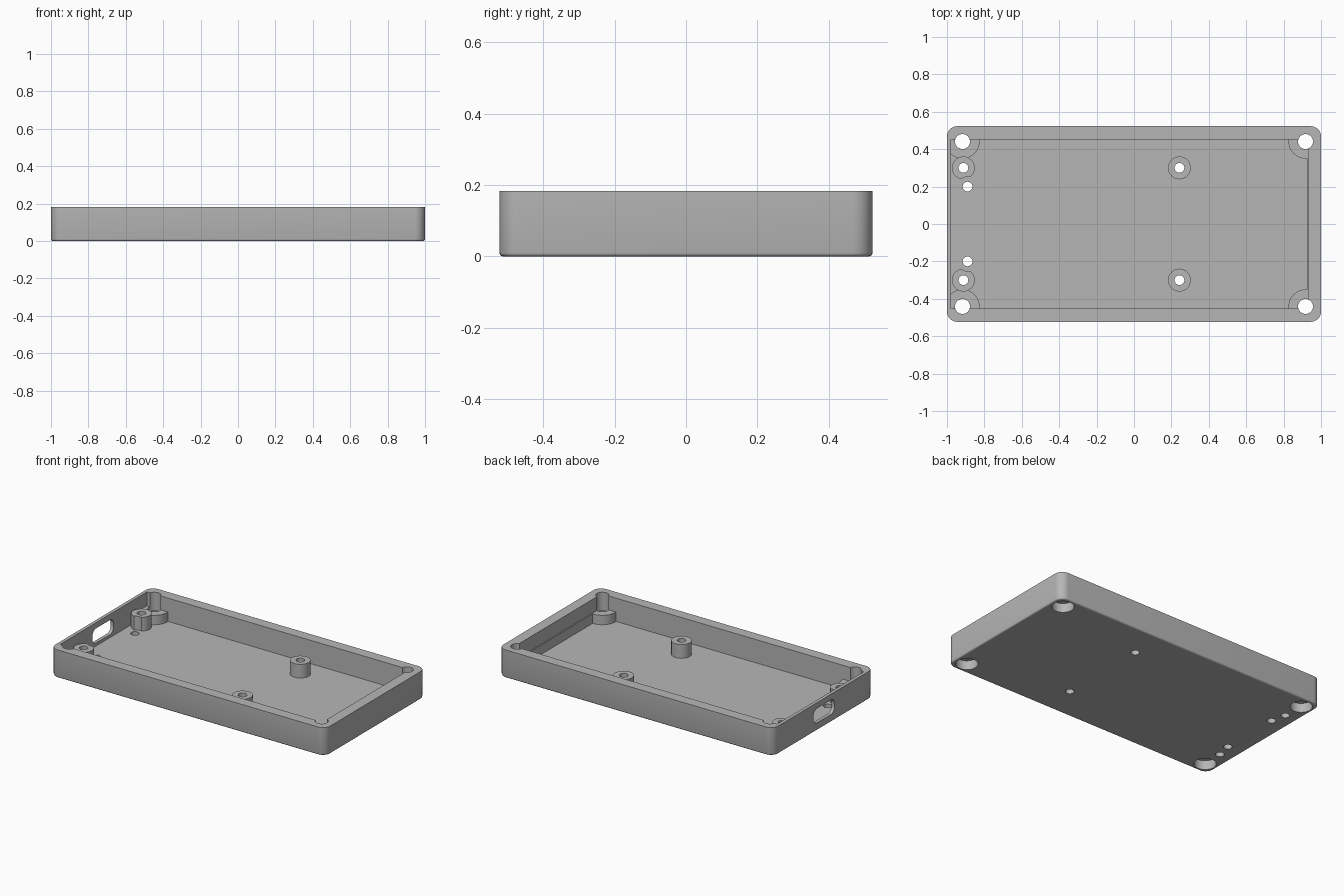
import bpy
import bmesh
import math
from mathutils import Matrix

old = bpy.data.objects.get("Cube")
if old:
    bpy.data.objects.remove(old, do_unlink=True)

FLOOR, RIM = 0.03, 0.183          # floor thickness and overall height
STANDOFF_TOP, BOSS_TOP = 0.12, 0.092

grey = bpy.data.materials.new("plain grey plastic")
grey.use_nodes = True
colour = (0.47, 0.47, 0.47, 1)
grey.diffuse_color = colour
grey.node_tree.nodes["Principled BSDF"].inputs["Base Color"].default_value = colour


def finish(bm, name):
    bmesh.ops.recalc_face_normals(bm, faces=bm.faces)
    mesh = bpy.data.meshes.new(name)
    bm.to_mesh(mesh)
    bm.free()
    mesh.materials.append(grey)
    obj = bpy.data.objects.new(name, mesh)
    bpy.context.collection.objects.link(obj)
    return obj


def box(name, lo, hi, axis=None, radius=0, bottom=0):
    """Box whose edges along one axis, and then the bottom rim, may be rounded."""
    bm = bmesh.new()
    bmesh.ops.create_cube(bm, size=1)
    for v in bm.verts:
        v.co = [a + (b - a) * (c + 0.5) for a, b, c in zip(lo, hi, v.co)]
    if radius:
        edges = [e for e in bm.edges
                 if abs((e.verts[0].co - e.verts[1].co).normalized()[axis]) > 0.9]
        bmesh.ops.bevel(bm, geom=edges, offset=radius, segments=8,
                        profile=0.5, affect='EDGES')
    if bottom:
        edges = [e for e in bm.edges
                 if all(abs(v.co.z - lo[2]) < 1e-5 for v in e.verts)]
        bmesh.ops.bevel(bm, geom=edges, offset=bottom, segments=3,
                        profile=0.5, affect='EDGES')
    return finish(bm, name)


def cylinder(name, x, y, radius, z0, z1):
    bm = bmesh.new()
    bmesh.ops.create_cone(bm, cap_ends=True, segments=48, radius1=radius,
                          radius2=radius, depth=z1 - z0,
                          matrix=Matrix.Translation((x, y, (z0 + z1) / 2)))
    return finish(bm, name)


def subtract(target, cutter):
    cutter.hide_render = True
    mod = target.modifiers.new("cut", 'BOOLEAN')
    mod.operation = 'DIFFERENCE'
    mod.solver = 'EXACT'
    mod.object = cutter
    bpy.context.view_layer.objects.active = target
    bpy.ops.object.modifier_apply(modifier=mod.name)
    bpy.data.objects.remove(cutter, do_unlink=True)


# Outer shell with rounded corners and a softened bottom edge
tray = box("enclosure_tray", (-1, -0.523, 0), (1, 0.523, RIM),
           axis=2, radius=0.055, bottom=0.01)

# Hollow space, with the raised parts taken out of it so they stay in the tray
hollow = box("hollow", (-0.978, -0.452, FLOOR), (0.93, 0.452, 0.3))
subtract(hollow, box("end_ledge", (0.924, -0.5, 0), (1, 0.5, BOSS_TOP)))
for side in (-1, 1):
    for x in (-0.917, 0.917):
        subtract(hollow, cylinder("corner_boss", x, side * 0.441, 0.091, 0, BOSS_TOP))
    for x in (-0.912, 0.243):
        post = cylinder("standoff", x, side * 0.3, 0.061, 0.01, STANDOFF_TOP)
        if x < 0:  # clearance around the small floor hole
            subtract(post, cylinder("clearance", -0.89, side * 0.2, 0.052, -0.1, 0.3))
        subtract(hollow, post)
subtract(tray, hollow)

# Screw holes, counterbores and small floor holes
for side in (-1, 1):
    for x in (-0.917, 0.917):
        subtract(tray, cylinder("screw_hole", x, side * 0.441, 0.04, -0.1, 0.3))
        subtract(tray, cylinder("counterbore", x, side * 0.441, 0.066, -0.1, 0.06))
    for x, y in ((-0.912, 0.3), (0.243, 0.3), (-0.89, 0.2)):
        subtract(tray, cylinder("floor_hole", x, side * y, 0.026, -0.1, 0.3))

# Port opening in the thin end wall
subtract(tray, box("port_opening", (-1.1, -0.115, 0.05), (-0.95, 0.105, 0.145),
                   axis=0, radius=0.038))

# Smooth curves, crisp corners
bpy.ops.object.select_all(action='DESELECT')
tray.select_set(True)
bpy.context.view_layer.objects.active = tray
bpy.ops.object.shade_smooth_by_angle(angle=math.radians(35))
